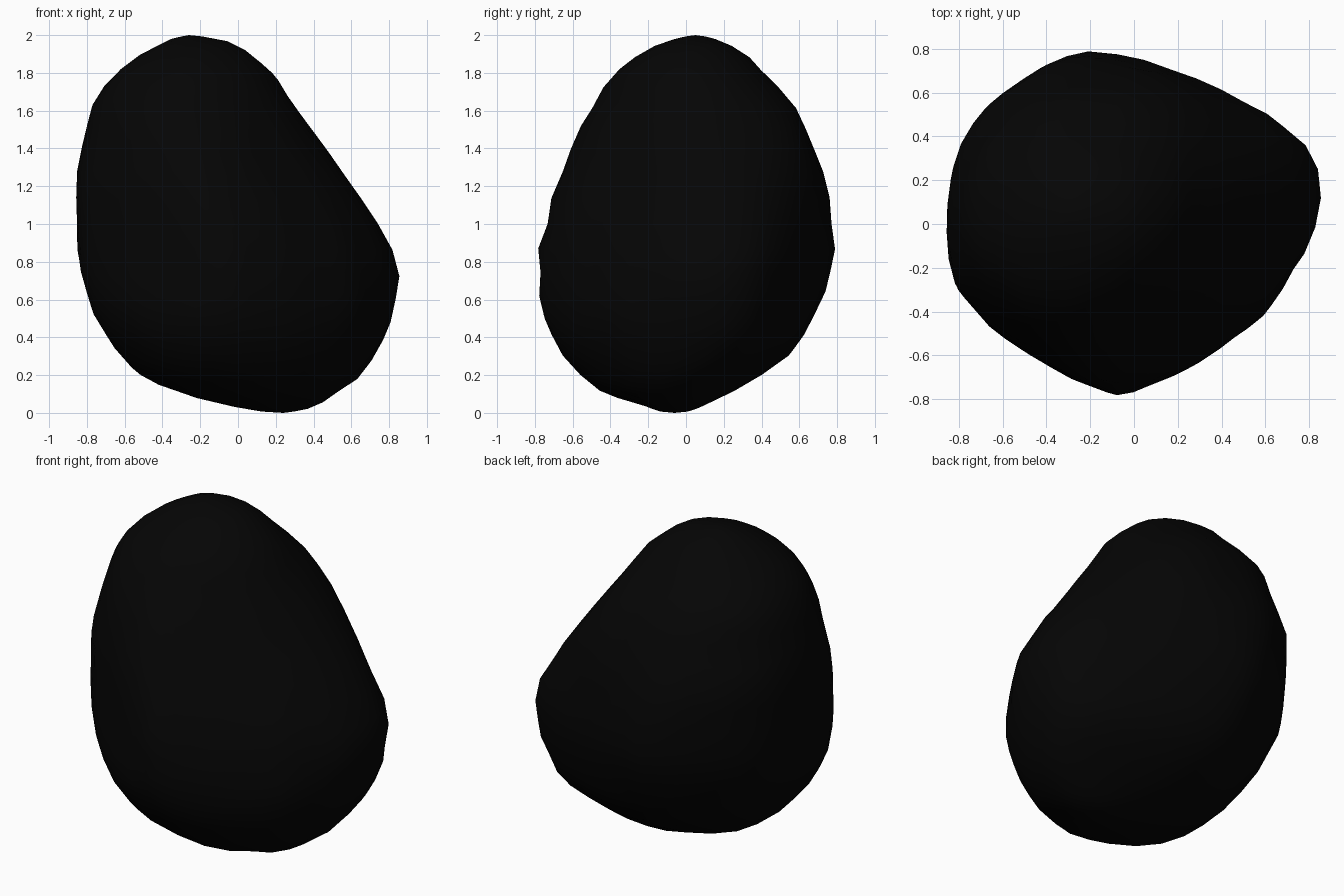
import bpy, bmesh, math
from mathutils import Vector, noise

if "Cube" in bpy.data.objects:
    bpy.data.objects.remove(bpy.data.objects["Cube"])

# Width and depth limits at each height: z, x min, x max, y min, y max
ROWS = [
    (0, .24, .24, -.06, -.06), (.01, .08, .34, -.17, .04),
    (.05, -.10, .44, -.24, .12), (.09, -.26, .50, -.42, .21),
    (.18, -.50, .62, -.53, .37), (.33, -.64, .73, -.67, .58),
    (.53, -.765, .81, -.77, .69), (.72, -.825, .85, -.79, .76),
    (.87, -.84, .82, -.78, .785), (1.1, -.85, .68, -.73, .77),
    (1.25, -.855, .57, -.67, .74), (1.5, -.795, .39, -.56, .63),
    (1.65, -.765, .28, -.47, .56), (1.78, -.67, .205, -.40, .43),
    (1.9, -.51, .07, -.25, .32), (1.96, -.40, -.02, -.13, .21),
    (1.99, -.33, -.16, -.03, .13), (2, -.26, -.26, .05, .05),
]
# Outline seen from above
OUTLINE = [
    (.85, .15), (.83, .27), (.76, .40), (.60, .51), (.38, .62), (.22, .69),
    (0, .76), (-.23, .79), (-.40, .72), (-.60, .59), (-.72, .47),
    (-.80, .34), (-.855, .05), (-.845, -.21), (-.81, -.32), (-.62, -.50),
    (-.30, -.69), (-.07, -.785), (.23, -.65), (.60, -.38), (.80, -.08),
]
# Broad bulges and hollows: direction in degrees, height, amount
LUMPS = [(55, 1.5, .10), (235, .3, .08), (35, .35, .07),
         (315, 1.35, -.06), (240, 1.6, .04)]


def limits(z):
    for a, b in zip(ROWS, ROWS[1:]):
        if z <= b[0]:
            t = max(0, (z - a[0]) / (b[0] - a[0]))
            return [p + (q - p) * t for p, q in zip(a[1:], b[1:])]
    return ROWS[-1][1:]


def outline_radius(angle):
    """Distance from the centre to the normalised outline along a direction."""
    d = Vector((math.cos(angle), math.sin(angle)))
    pts = [Vector((x / .855, y / .79)) for x, y in OUTLINE]
    for a, b in zip(pts, pts[1:] + pts[:1]):
        if a.cross(d) >= 0 and d.cross(b) >= 0 and a.dot(d) > 0:
            return a.cross(b) / d.cross(b - a)
    return 1.0


def lump(angle, z):
    total = 0
    for deg, height, amount in LUMPS:
        turn = math.remainder(angle - math.radians(deg), math.tau)
        total += amount * math.exp(-(turn / .45) ** 2 - ((z - height) / .3) ** 2)
    return total


# Rock: a sphere reshaped section by section
bm = bmesh.new()
bmesh.ops.create_icosphere(bm, subdivisions=4, radius=1)
for v in bm.verts:
    z = min(2, max(0, 1 + v.co.z))
    x0, x1, y0, y1 = limits(z)
    angle = math.atan2(v.co.y, v.co.x)
    round_mix = .7 * min(1, abs(z - .8) / .8)
    r = outline_radius(angle) * (1 - round_mix) + round_mix
    r *= 1.01 + lump(angle, z) + .012 * noise.noise(v.co * 5)
    v.co = ((x0 + x1) / 2 + (x1 - x0) / 2 * r * math.cos(angle),
            (y0 + y1) / 2 + (y1 - y0) / 2 * r * math.sin(angle), z)
bmesh.ops.recalc_face_normals(bm, faces=bm.faces)
for f in bm.faces:
    f.smooth = True
mesh = bpy.data.meshes.new("rock")
bm.to_mesh(mesh)
bm.free()
rock = bpy.data.objects.new("rock", mesh)
bpy.context.collection.objects.link(rock)

# Black stone colour
stone = bpy.data.materials.new("black_stone")
stone.diffuse_color = (.0015, .0015, .0015, 1)
stone.use_nodes = True
stone.node_tree.nodes["Principled BSDF"].inputs["Base Color"].default_value = stone.diffuse_color
mesh.materials.append(stone)
